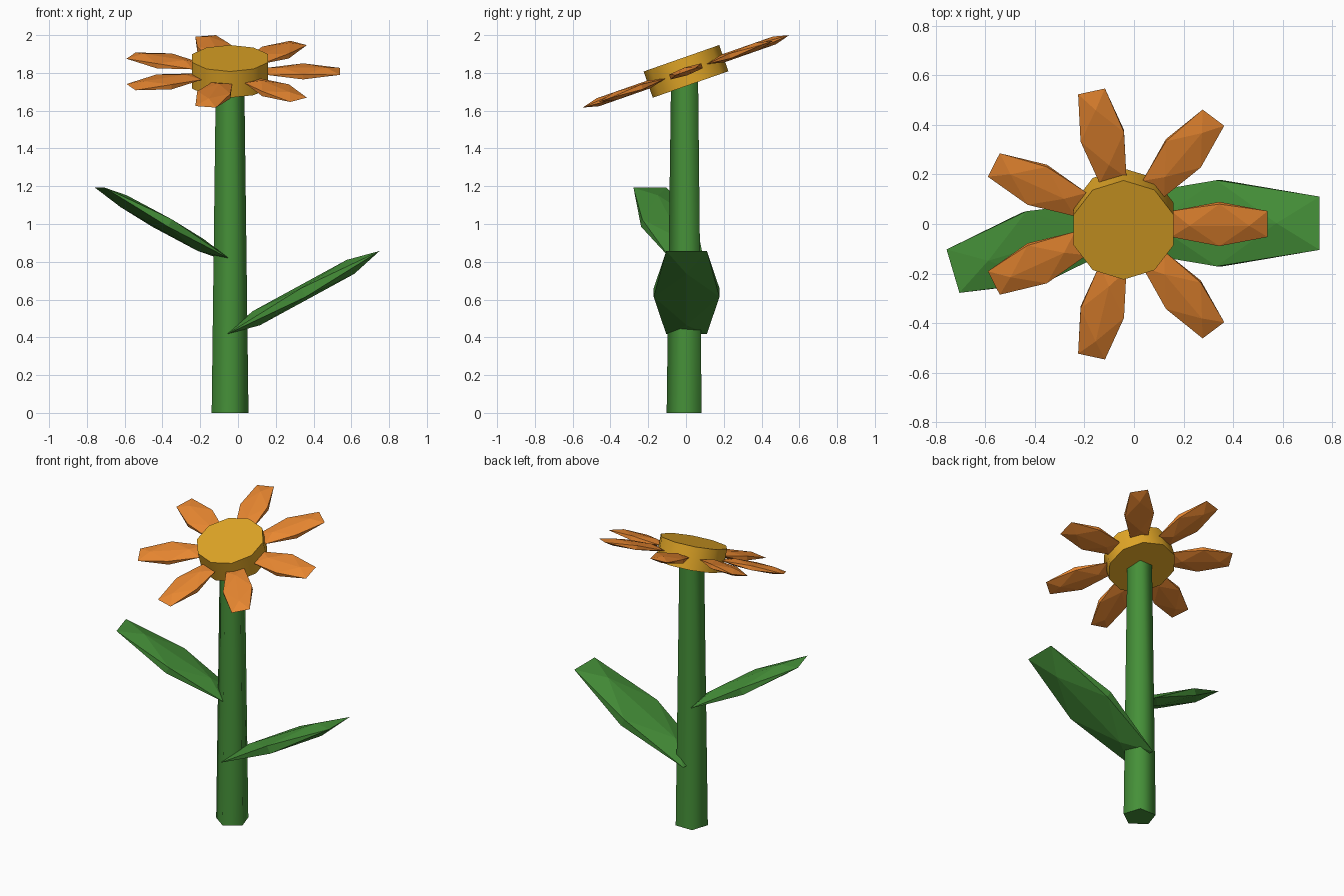
import bpy, bmesh, math
from mathutils import Matrix, Vector

if "Cube" in bpy.data.objects:
    bpy.data.objects.remove(bpy.data.objects["Cube"])

PHI = (1 + 5 ** 0.5) / 2
CX = -0.042          # stem axis
HEAD_Z = 1.808       # flower head centre
TILT = 0.337         # head leans towards the front


def material(name, rgb):
    m = bpy.data.materials.new(name)
    m.diffuse_color = (*rgb, 1)
    m.use_nodes = True
    m.node_tree.nodes["Principled BSDF"].inputs["Base Color"].default_value = m.diffuse_color
    return m


green = material("leaf_green", (0.06, 0.28, 0.04))
orange = material("petal_orange", (0.80, 0.24, 0.03))
yellow = material("centre_yellow", (0.75, 0.38, 0.02))


def finish(bm, name, mat, matrix, smooth_angle=None):
    bmesh.ops.recalc_face_normals(bm, faces=bm.faces)
    mesh = bpy.data.meshes.new(name)
    bm.to_mesh(mesh)
    bm.free()
    mesh.materials.append(mat)
    ob = bpy.data.objects.new(name, mesh)
    bpy.context.collection.objects.link(ob)
    ob.matrix_world = matrix
    if smooth_angle:
        bpy.ops.object.select_all(action='DESELECT')
        ob.select_set(True)
        bpy.context.view_layer.objects.active = ob
        bpy.ops.object.shade_smooth_by_angle(angle=math.radians(smooth_angle))
    return ob


def blade(name, mat, matrix, half_len, half_wid, half_thick):
    """Stretched icosahedron: length x, width y, thickness z."""
    bm = bmesh.new()
    for a in (-1, 1):
        for b in (-1, 1):
            for p in ((a, b / PHI, 0), (0, a, b / PHI), (a / PHI, 0, b)):
                bm.verts.new((p[0] * half_len, p[1] * half_wid, p[2] * half_thick))
    bmesh.ops.convex_hull(bm, input=bm.verts)
    return finish(bm, name, mat, matrix)


def post(name, mat, matrix, sides, r_bottom, r_top, depth):
    """Capped prism with one corner pointing to -y."""
    bm = bmesh.new()
    bmesh.ops.create_cone(bm, cap_ends=True, segments=sides, radius1=r_bottom,
                          radius2=r_top, depth=depth)
    first = bm.verts[:][0].co
    turn = -math.pi / 2 - math.atan2(first.y, first.x)
    bmesh.ops.rotate(bm, verts=bm.verts, matrix=Matrix.Rotation(turn, 3, 'Z'))
    return finish(bm, name, mat, matrix, 80)


# Stem
STEM_H = 1.78
post("stem", green, Matrix.Translation((CX, 0, STEM_H / 2)), 5, 0.1025, 0.079, STEM_H)

# Leaves: centre, heading, scale
for name, centre, heading, s in (("lower_leaf", (0.346, 0.003, 0.637), 0, 1.0),
                                 ("upper_leaf", (-0.402, -0.093, 1.005), 196.5, 0.85)):
    m = (Matrix.Translation(centre) @ Matrix.Rotation(math.radians(heading), 4, 'Z')
         @ Matrix.Rotation(math.radians(-28.6), 4, 'Y'))
    blade(name, green, m, 0.46 * s, 0.174 * s, 0.042 * s)

# Flower head: tilted disc with seven petals
head = Matrix.Translation((CX, 0, HEAD_Z)) @ Matrix.Rotation(TILT, 4, 'X')
post("flower_centre", yellow, head, 10, 0.212, 0.212, 0.147)
for i in range(7):
    m = (head @ Matrix.Rotation(i * math.tau / 7, 4, 'Z')
         @ Matrix.Translation((0.387, 0, 0)))
    blade(f"petal_{i + 1}", orange, m, 0.195, 0.09, 0.022)
